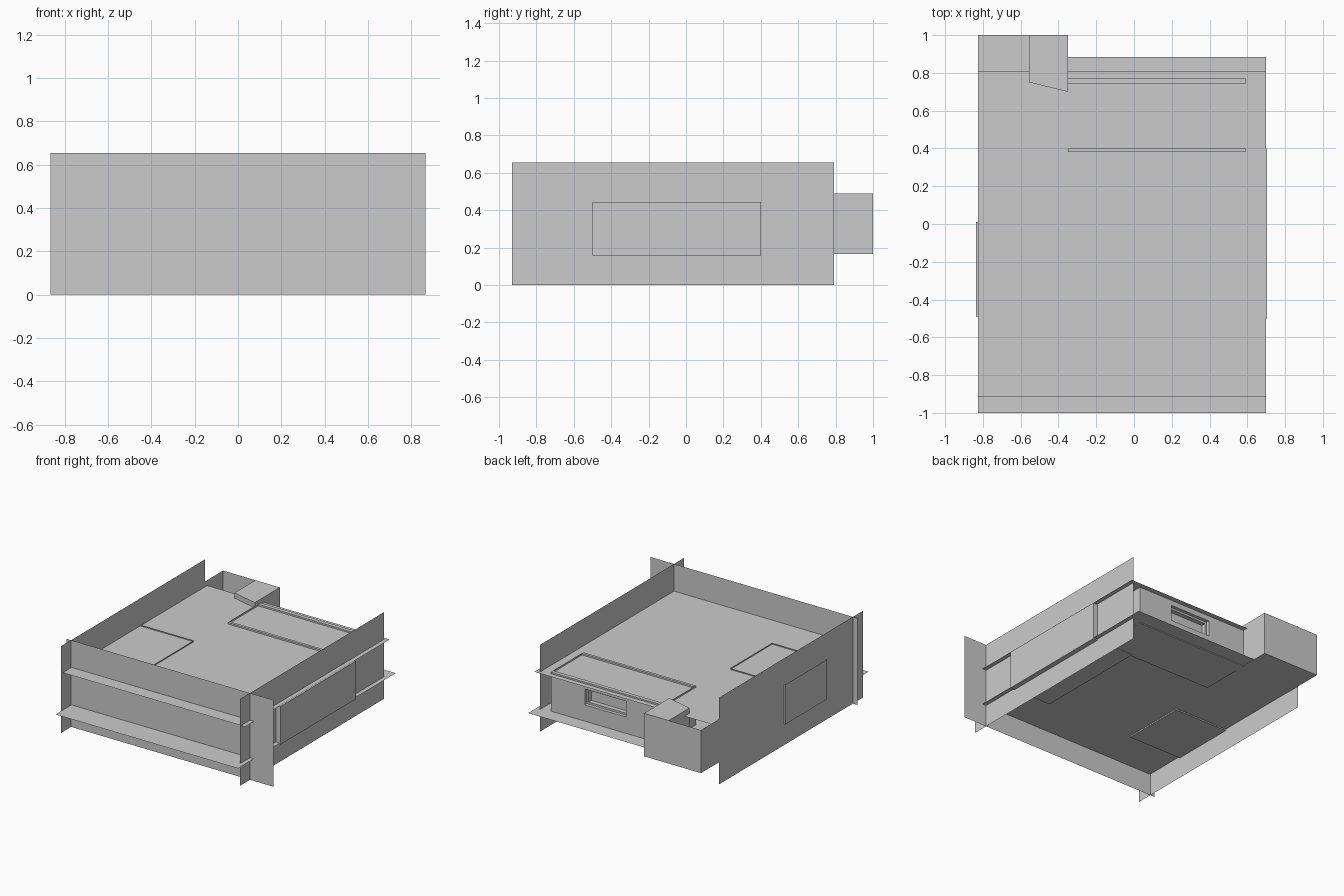
import bpy, bmesh

if "Cube" in bpy.data.objects:
    bpy.data.objects.remove(bpy.data.objects["Cube"])


def mesh_object(name, quads):
    """Build one object from a list of polygons (each a list of points)."""
    bm = bmesh.new()
    for q in quads:
        bm.faces.new([bm.verts.new(p) for p in q])
    bmesh.ops.remove_doubles(bm, verts=bm.verts, dist=1e-5)
    bmesh.ops.recalc_face_normals(bm, faces=bm.faces)
    me = bpy.data.meshes.new(name)
    bm.to_mesh(me)
    bm.free()
    ob = bpy.data.objects.new(name, me)
    bpy.context.collection.objects.link(ob)
    return ob


def sheet(lo, hi, axis):
    """Rectangle perpendicular to an axis, placed at lo[axis]."""
    a, b = [i for i in range(3) if i != axis]
    pts = []
    for u, v in ((lo[a], lo[b]), (hi[a], lo[b]), (hi[a], hi[b]), (lo[a], hi[b])):
        p = [0, 0, 0]
        p[axis], p[a], p[b] = lo[axis], u, v
        pts.append(p)
    return pts


def box_faces(lo, hi, skip=()):
    """Sides of a box, leaving out any named in skip, such as '+z'."""
    out = []
    for axis, n in enumerate("xyz"):
        if "-" + n not in skip:
            out.append(sheet(lo, hi, axis))
        if "+" + n not in skip:
            p = list(lo)
            p[axis] = hi[axis]
            out.append(sheet(p, hi, axis))
    return out


def framed_face(y, x0, x1, z0, z1, hx0, hx1, hz0, hz1):
    """Rectangle facing y with a rectangular hole."""
    o = [(x0, y, z0), (x1, y, z0), (x1, y, z1), (x0, y, z1)]
    h = [(hx0, y, hz0), (hx1, y, hz0), (hx1, y, hz1), (hx0, y, hz1)]
    return [[o[i], o[(i + 1) % 4], h[(i + 1) % 4], h[i]] for i in range(4)]


Z_LOW, Z_UP, H = 0.167, 0.45, 0.655

# Overlapping outer wall sheets
mesh_object("front_wall", [sheet((-0.865, -0.81, 0), (0.865, -0.81, H), 1)])
for name, x in (("left_wall", -0.828), ("right_wall", 0.667)):
    mesh_object(name, [sheet((x, -0.93, 0), (x, 0.79, H), 0)])

# Upper and lower decks
mesh_object("upper_deck", [sheet((-0.825, -0.915, Z_UP), (0.70, 0.81, Z_UP), 2)])
mesh_object("lower_deck", [sheet((-0.825, -1, Z_LOW), (0.70, 0.885, Z_LOW), 2)])

# Side compartments that show through the walls
mesh_object("right_compartment",
            box_faces((0.35, -0.5, 0.158), (0.705, 0.4, 0.445)))
mesh_object("left_compartment",
            box_faces((-0.837, -0.49, 0.158), (-0.377, 0.01, 0.458), {"+z"}))

# Rear compartment: thick front and back panels joined by thin sides
bx0, bx1, bz0, bz1 = -0.35, 0.59, 0.16, 0.462
mesh_object("rear_compartment_inner_panel",
            box_faces((bx0, 0.38, bz0), (bx1, 0.40, bz1)))
mesh_object("rear_compartment_sides",
            [sheet((x, 0.40, bz0), (x, 0.74, bz1), 0) for x in (bx0, bx1)]
            + [sheet((bx0, 0.40, bz0), (bx1, 0.74, bz0), 2)])
hole = (-0.036, 0.307, 0.29, 0.41)
mesh_object("rear_compartment_outer_panel",
            box_faces((bx0, 0.74, bz0), (bx1, 0.77, bz1), {"+y", "-y"})
            + framed_face(0.77, bx0, bx1, bz0, bz1, *hole)
            + framed_face(0.74, bx0, bx1, bz0, bz1, *hole))

# Stepped recess in the rear panel
x0, x1, z0, z1 = hole
s = 0.015
mesh_object("rear_recess",
            box_faces((x0, 0.745, z0), (x1, 0.77, z1), {"+y", "-y"})
            + framed_face(0.745, x0, x1, z0, z1, x0 + s, x1 - s, z0 + s, z1 - s)
            + box_faces((x0 + s, 0.71, z0 + s), (x1 - s, 0.745, z1 - s), {"+y"}))

# Rear corner block, roofed on its inner part only
zb, zt = 0.165, 0.49
mesh_object("corner_block_shell",
            [sheet((-0.825, 0.68, zb), (-0.825, 1, zt), 0),
             sheet((-0.35, 0.70, zb), (-0.35, 1, zt), 0),
             sheet((-0.825, 1, zb), (-0.35, 1, zt), 1),
             sheet((-0.825, 0.68, zb), (-0.35, 1, zb), 2)])
roof = [(-0.555, 1), (-0.35, 1), (-0.35, 0.70), (-0.555, 0.75)]
mesh_object("corner_block_roof",
            [[(x, y, zt) for x, y in roof]]
            + [[(*a, zb), (*b, zb), (*b, zt), (*a, zt)]
               for a, b in ((roof[2], roof[3]), (roof[3], roof[0]))])
